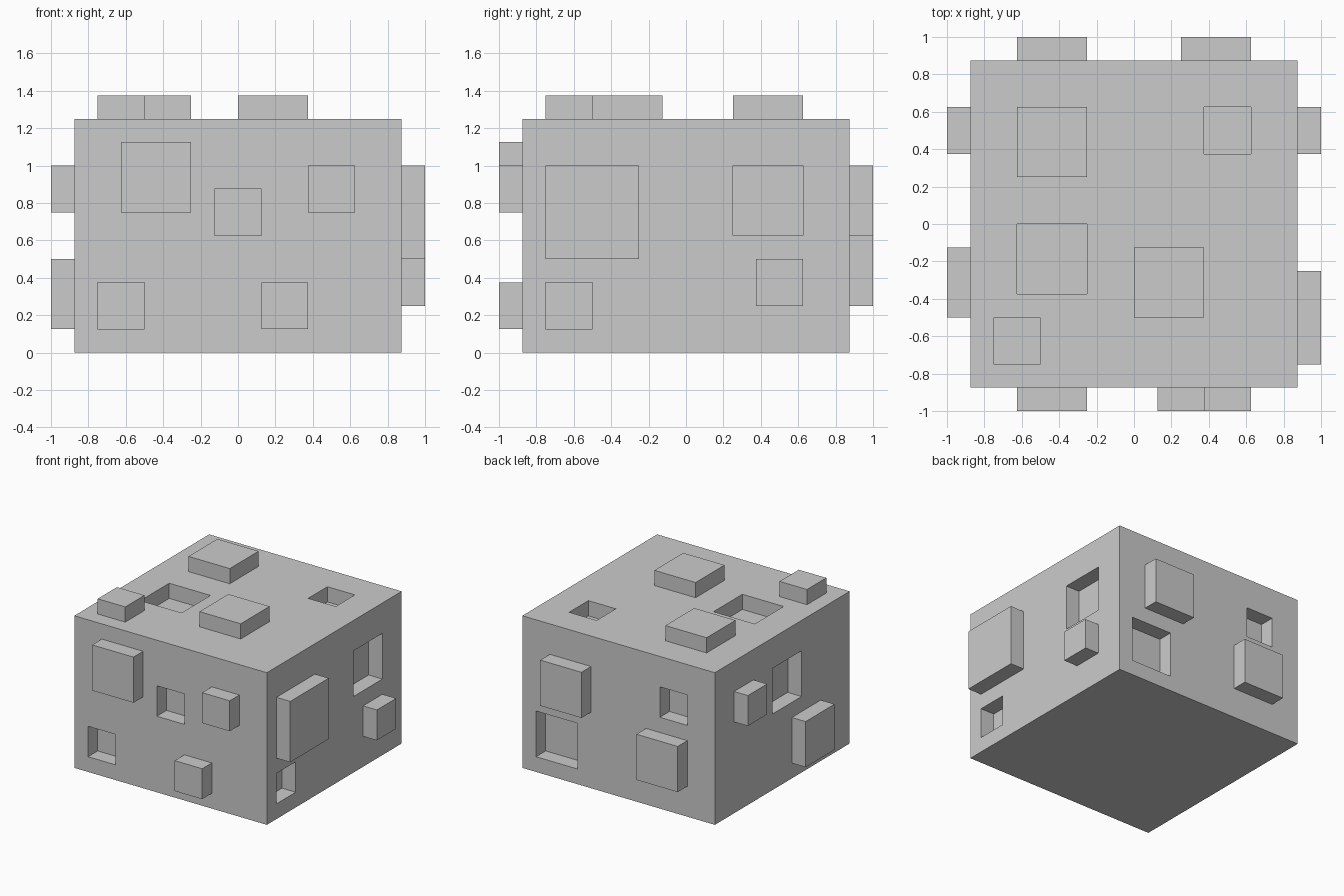
import bpy, bmesh
from mathutils import Vector

if "Cube" in bpy.data.objects:
    bpy.data.objects.remove(bpy.data.objects["Cube"])

W, H, D = 0.875, 1.25, 0.125   # half width, height, depth of every stud and pocket
OVER = 0.1                     # how far pocket cutters stick out of the wall

# Each side: fixed axis, wall position, outward sign, the two in-plane axes
SIDES = {
    "front": (1, -W, -1, (0, 2)),
    "back": (1, W, 1, (0, 2)),
    "left": (0, -W, -1, (1, 2)),
    "right": (0, W, 1, (1, 2)),
    "top": (2, H, 1, (0, 1)),
}
# Square features: (low corner u, low corner v, size)
STUDS = {
    "front": [(-.625, .75, .375), (.375, .75, .25), (.125, .125, .25)],
    "back": [(.25, .625, .375), (-.625, .25, .375)],
    "left": [(.375, .75, .25), (-.5, .125, .375)],
    "right": [(-.75, .5, .5), (.375, .25, .25)],
    "top": [(-.625, .25, .375), (0, -.5, .375), (-.75, -.75, .25)],
}
POCKETS = {
    "front": [(-.125, .625, .25), (-.75, .125, .25)],
    "back": [(-.625, .75, .25), (.375, .125, .375)],
    "left": [(-.25, .625, .375)],
    "right": [(.25, .625, .375), (-.75, .125, .25)],
    "top": [(.375, .375, .25), (-.625, -.375, .375)],
}


def add_box(bm, lo, hi):
    verts = bmesh.ops.create_cube(bm, size=1)["verts"]
    for v in verts:
        v.co = Vector([lo[i] if v.co[i] < 0 else hi[i] for i in range(3)])


def make_object(name, boxes):
    bm = bmesh.new()
    for lo, hi in boxes:
        add_box(bm, lo, hi)
    mesh = bpy.data.meshes.new(name)
    bm.to_mesh(mesh)
    bm.free()
    ob = bpy.data.objects.new(name, mesh)
    bpy.context.collection.objects.link(ob)
    return ob


def side_box(side, feature, inner, outer):
    """Box on a wall, reaching from inner to outer along the wall normal."""
    axis, wall, sign, (a, b) = SIDES[side]
    u, v, size = feature
    lo, hi = [0] * 3, [0] * 3
    lo[a], hi[a], lo[b], hi[b] = u, u + size, v, v + size
    lo[axis], hi[axis] = sorted((wall + sign * inner, wall + sign * outer))
    return lo, hi


# Main block with recessed pockets
block = make_object("block", [((-W, -W, 0), (W, W, H))])
cutter = make_object("pocket_cutter", [side_box(s, f, -D, OVER)
                                       for s, fs in POCKETS.items() for f in fs])
mod = block.modifiers.new("pockets", "BOOLEAN")
mod.operation, mod.solver, mod.object = "DIFFERENCE", "EXACT", cutter
bpy.context.view_layer.objects.active = block
bpy.ops.object.modifier_apply(modifier=mod.name)
bpy.data.objects.remove(cutter)

# Raised studs
for side, features in STUDS.items():
    for n, f in enumerate(features, 1):
        make_object(f"{side}_stud_{n}", [side_box(side, f, 0, D)])
